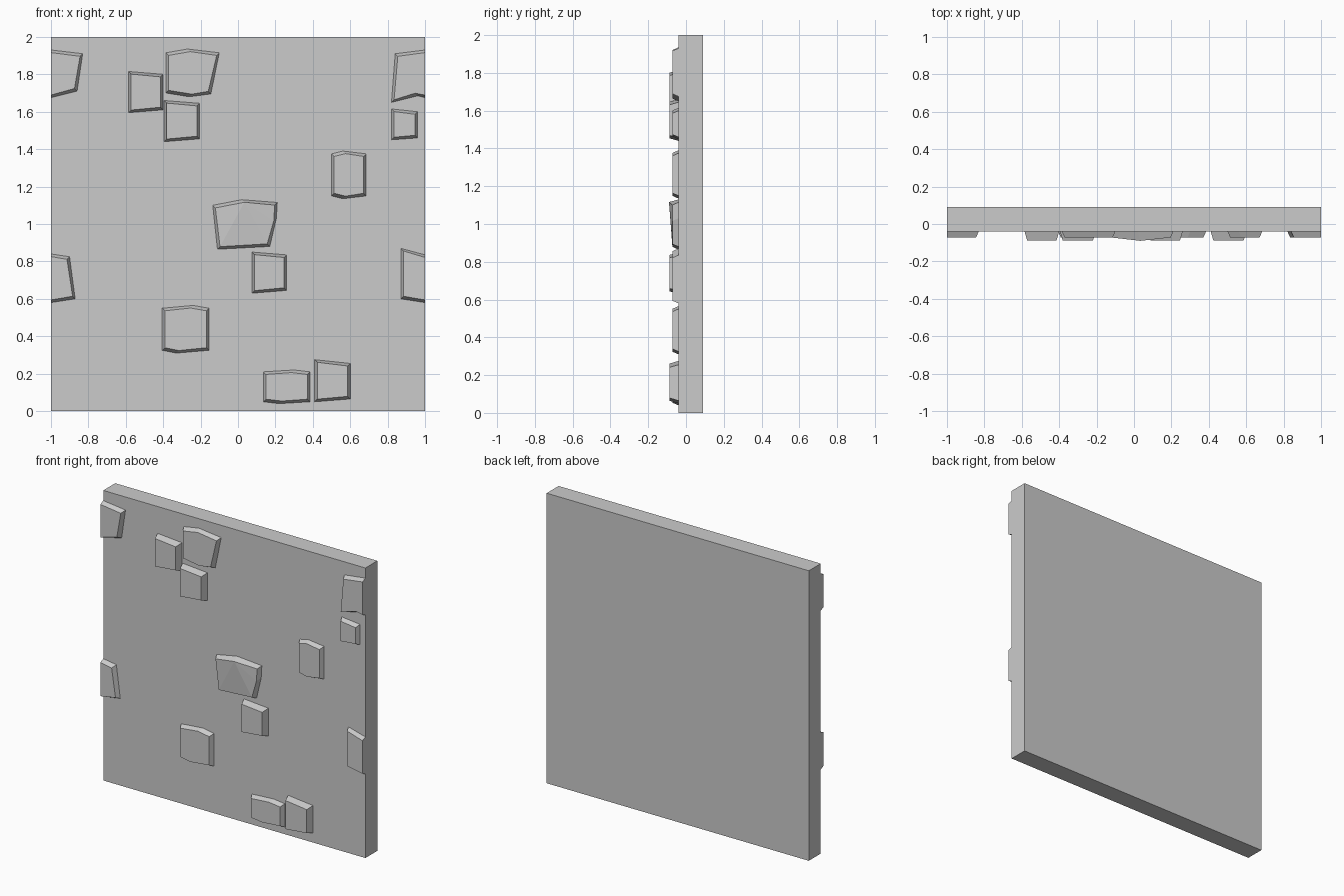
import bpy
import bmesh

cube = bpy.data.objects.get("Cube")
if cube:
    bpy.data.objects.remove(cube, do_unlink=True)

grey = bpy.data.materials.new("stone grey")
grey.use_nodes = True
COLOUR = (0.6, 0.6, 0.6, 1)
grey.diffuse_color = COLOUR
grey.node_tree.nodes["Principled BSDF"].inputs["Base Color"].default_value = COLOUR

WALL_FRONT, WALL_BACK = -0.04, 0.09
BEVEL = 0.014


def finish(name, bm):
    bmesh.ops.recalc_face_normals(bm, faces=bm.faces)
    mesh = bpy.data.meshes.new(name)
    bm.to_mesh(mesh)
    bm.free()
    mesh.materials.append(grey)
    obj = bpy.data.objects.new(name, mesh)
    bpy.context.collection.objects.link(obj)


def inward(value, centre):
    """Move a coordinate one bevel width towards the centre."""
    gap = centre - value
    return value + max(-BEVEL, min(BEVEL, gap))


def stone(name, outline, front, peak=None):
    """Tapered block on the wall; peak = (corner index, y) makes a faceted face."""
    bm = bmesh.new()
    cx = (min(p[0] for p in outline) + max(p[0] for p in outline)) / 2
    cz = (min(p[1] for p in outline) + max(p[1] for p in outline)) / 2
    base, face = [], []
    for i, (x, z) in enumerate(outline):
        y = peak[1] if peak and i == peak[0] else front
        fx = x if abs(x) == 1 else inward(x, cx)
        base.append(bm.verts.new((x, WALL_FRONT, z)))
        face.append(bm.verts.new((fx, y, inward(z, cz))))
    n = len(outline)
    for i in range(n):
        j = (i + 1) % n
        bm.faces.new((base[i], base[j], face[j], face[i]))
    if peak:
        for k in range(1, n - 1):
            bm.faces.new((face[peak[0]], face[(peak[0] + k) % n], face[(peak[0] + k + 1) % n]))
    else:
        bm.faces.new(face)
    bm.faces.new(base[::-1])
    finish(name, bm)


# Wall slab
bm = bmesh.new()
bmesh.ops.create_cube(bm, size=1)
for v in bm.verts:
    v.co = (v.co.x * 2, WALL_BACK if v.co.y > 0 else WALL_FRONT, v.co.z * 2 + 1)
finish("wall_slab", bm)

# Raised stones, outlines as (x, z) running clockwise from the top left
LOW, HIGH = -0.072, -0.088
stone("upper_right_edge_stone", [(-1, 1.93), (-.83, 1.91), (-.86, 1.71), (-1, 1.675)], LOW)
stone("lower_right_edge_stone", [(-1, .84), (-.9, .825), (-.87, .6), (-1, .58)], LOW)
stone("upper_left_edge_stone", [(.84, 1.91), (1, 1.93), (1, 1.675), (.96, 1.685), (.82, 1.65)], LOW)
stone("lower_left_edge_stone", [(.87, .87), (1, .835), (1, .58), (.87, .6)], LOW)
stone("small_edge_stone", [(.82, 1.615), (.96, 1.6), (.96, 1.46), (.82, 1.45)], LOW)
stone("top_large_stone", [(-.385, 1.915), (-.27, 1.935), (-.1, 1.915), (-.145, 1.695),
                          (-.26, 1.68), (-.385, 1.7)], LOW)
stone("top_outer_stone", [(-.585, 1.815), (-.4, 1.8), (-.4, 1.61), (-.585, 1.595)], HIGH)
stone("top_lower_stone", [(-.395, 1.66), (-.205, 1.645), (-.205, 1.455), (-.395, 1.44)], HIGH)
stone("middle_left_stone", [(.5, 1.375), (.56, 1.39), (.685, 1.375), (.685, 1.15),
                            (.56, 1.135), (.5, 1.15)], LOW)
stone("centre_stone", [(-.135, 1.1), (.02, 1.13), (.21, 1.115), (.205, 1.03),
                       (.17, .88), (-.11, .865)], LOW, peak=(1, -0.09))
stone("centre_lower_stone", [(.075, .85), (.26, .835), (.26, .645), (.075, .63)], HIGH)
stone("low_right_stone", [(-.405, .55), (-.24, .565), (-.155, .55), (-.155, .325),
                          (-.33, .31), (-.405, .325)], LOW)
stone("bottom_wide_stone", [(.135, .21), (.3, .22), (.385, .21), (.385, .05),
                            (.22, .04), (.135, .05)], LOW)
stone("bottom_tall_stone", [(.41, .275), (.6, .255), (.6, .065), (.41, .05)], HIGH)
